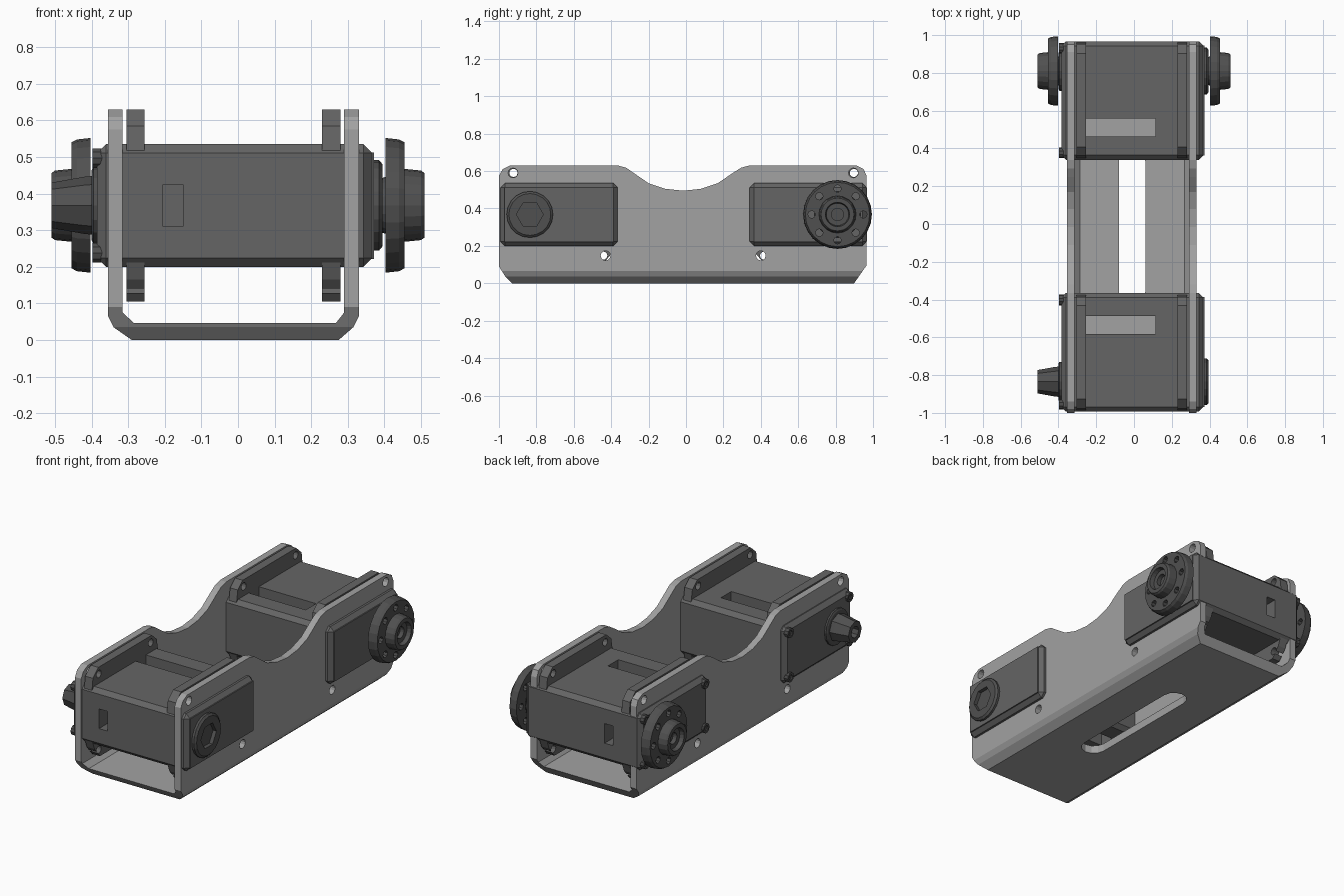
import bpy, bmesh
from math import cos, sin, pi

if "Cube" in bpy.data.objects:
    bpy.data.objects.remove(bpy.data.objects["Cube"])

CY = -0.0125          # mirror plane between the two motors
AZ = 0.368            # height of the output shafts


def material(name, v):
    m = bpy.data.materials.new(name)
    m.diffuse_color = (v, v, v, 1)
    m.use_nodes = True
    m.node_tree.nodes["Principled BSDF"].inputs["Base Color"].default_value = m.diffuse_color
    return m


LIGHT = material("bracket_grey", 0.36)
DARK = material("case_grey", 0.13)
BLACK = material("horn_grey", 0.08)


def add(name, bm, mat=None):
    bmesh.ops.recalc_face_normals(bm, faces=bm.faces)
    me = bpy.data.meshes.new(name)
    bm.to_mesh(me)
    bm.free()
    ob = bpy.data.objects.new(name, me)
    bpy.context.collection.objects.link(ob)
    if mat:
        me.materials.append(mat)
    return ob


def prism(name, pts, axis, a, b, mat=None, bevel=0):
    """Extrude a 2D outline along an axis from a to b."""
    def place(p, d):
        return {'x': (d, p[0], p[1]), 'y': (p[0], d, p[1]), 'z': (p[0], p[1], d)}[axis]
    bm = bmesh.new()
    lo = [bm.verts.new(place(p, a)) for p in pts]
    hi = [bm.verts.new(place(p, b)) for p in pts]
    bm.faces.new(lo)
    bm.faces.new(hi)
    n = len(pts)
    for i in range(n):
        j = (i + 1) % n
        bm.faces.new((lo[i], lo[j], hi[j], hi[i]))
    bmesh.ops.recalc_face_normals(bm, faces=bm.faces)
    if bevel:
        bmesh.ops.bevel(bm, geom=bm.edges[:], offset=bevel, segments=1, affect='EDGES')
    return add(name, bm, mat)


def rect(u0, u1, v0, v1):
    return [(u0, v0), (u1, v0), (u1, v1), (u0, v1)]


def circle(y, z, r, n=12):
    return [(y + r * cos(2 * pi * i / n), z + r * sin(2 * pi * i / n)) for i in range(n)]


def lathe(name, prof, y, z, n, mat):
    """Rings of (x, radius) around an x-parallel axis, capped at both ends."""
    bm = bmesh.new()
    rings = [[bm.verts.new((x, u, v)) for u, v in circle(y, z, r, n)] for x, r in prof]
    for a, b in zip(rings, rings[1:]):
        for i in range(n):
            j = (i + 1) % n
            bm.faces.new((a[i], a[j], b[j], b[i]))
    bm.faces.new(rings[0])
    bm.faces.new(rings[-1])
    return add(name, bm, mat)


def boolean(ob, cutters, op='DIFFERENCE'):
    for c in cutters:
        c.hide_render = True
        m = ob.modifiers.new("cut", 'BOOLEAN')
        m.operation, m.solver, m.object = op, 'EXACT', c
    bpy.context.view_layer.update()
    dg = bpy.context.evaluated_depsgraph_get()
    me = bpy.data.meshes.new_from_object(ob.evaluated_get(dg))
    ob.modifiers.clear()
    ob.data = me
    for c in cutters:
        bpy.data.objects.remove(c)


def bore(y, z, r, x0, x1, n=12):
    return prism("cutter", circle(y, z, r, n), 'x', x0, x1)


# U-shaped bracket: bent section trimmed by its side outline
section = [(-.355, .7), (-.355, .065), (-.34, .035), (-.29, 0), (.275, 0), (.315, .035),
           (.33, .065), (.33, .7), (.29, .7), (.29, .075), (.268, .047),
           (-.285, .047), (-.315, .075), (-.315, .7)]
bracket = prism("bracket", section, 'y', -1.1, 1.1, LIGHT)
outline = [(-1, .09), (-.965, .035), (-.91, -.02), (.885, -.02), (.93, .045), (.965, .095),
           (.965, .575), (.95, .61), (.91, .63), (.34, .63), (.295, .618), (.25, .59),
           (.17, .535), (.08, .505), (-.015, .495), (-.11, .505), (-.2, .535), (-.28, .59),
           (-.32, .618), (-.365, .63), (-.94, .63), (-.98, .61), (-1, .575)]
boolean(bracket, [prism("cutter", outline, 'x', -.5, .5)], 'INTERSECT')
slot = [(.07 * cos(a) - .01, s * .345 + s * .07 * sin(a) + CY)
        for s in (1, -1) for a in [(k if s > 0 else 6 - k) * pi / 6 for k in range(7)]]
slot = slot[:7] + slot[7:]
boolean(bracket, [prism("cutter", slot, 'z', -.1, .15)]
        + [bore(y, z, .026, -.5, .5) for y, z in
           ((-.925, .59), (.895, .59), (-.43, .148), (.4, .148))])


def motor(pre, s):
    """One motor; t is the distance outward from the mirror plane."""
    def Y(t):
        return CY + s * t
    ya = Y(.8225)

    # case with chamfered edges, cable slot and end pocket
    case = prism(pre + "motor_case", rect(Y(.3525), Y(.98), .2, .535), 'x', -.385, .367, DARK, .024)
    boolean(case, [prism("cutter", rect(-.255, .115, Y(.475), Y(.57)), 'z', .1, .7),
                   prism("cutter", rect(-.205, -.15, .31, .425), 'y', Y(.88), Y(1.1))])

    # mounting flanges just inside the bracket walls
    tab = [(.36, .23), (.38, .165), (.43, .105), (.9, .105), (.95, .165), (.975, .23),
           (.975, .505), (.965, .585), (.915, .63), (.42, .63), (.375, .59), (.36, .505)]
    for side, x0, x1 in (("left_", -.305, -.255), ("right_", .23, .28)):
        flange = prism(pre + side + "flange", [(Y(t), z) for t, z in tab], 'x', x0, x1, DARK)
        boolean(flange, [bore(Y(t), z, .022, x0 - .02, x1 + .02)
                         for t in (.43, .68, .91) for z in (.148, .59) if t != .68])

    # raised panels on the case sides
    prism(pre + "right_panel", rect(Y(.375), Y(.957), .222, .513), 'x', .36, .372, DARK)
    # corner screws on the left side
    for i, (t, z) in enumerate([(t, z) for t in (.39, .942) for z in (.238, .497)]):
        lathe(f"{pre}case_screw_{i}", [(-.37, .028), (-.397, .028), (-.397, .015), (-.39, .015)],
              Y(t), z, 10, BLACK)

    # bearing ring on the right, with a hexagonal socket
    ring = lathe(pre + "bearing_ring", [(.36, .124), (.385, .124), (.395, .112)], ya, AZ, 20, BLACK)
    boolean(ring, [bore(ya, AZ, .072, .373, .45, 6)])
    # collar on the left
    lathe(pre + "left_collar", [(-.38, .105), (-.395, .105), (-.4, .095)], ya, AZ, 16, BLACK)
    return ya


def horn(name, y, d):
    """Round output horn: holed disc plus hub; d is the outward x direction."""
    disc = lathe(name + "_disc", [(d * .403, .184), (d * .44, .18), (d * .455, .172)],
                 y, AZ, 24, BLACK)
    boolean(disc, [bore(y + .138 * cos(k * pi / 4), AZ + .138 * sin(k * pi / 4), .02, d * .3, d * .6, 8)
                   for k in range(8)])
    lathe(name + "_hub", [(d * .38, .07), (d * .41, .08), (d * .45, .1), (d * .5, .095), (d * .51, .088),
                          (d * .51, .065), (d * .485, .06), (d * .485, .033), (d * .46, .033)],
          y, AZ, 20, BLACK)


front_axis = motor("front_", -1)
rear_axis = motor("rear_", 1)
horn("right_horn", rear_axis, 1)
horn("left_horn", rear_axis, -1)

# bare shaft peg of the front motor
lathe("front_shaft", [(-.38, .082), (-.42, .078), (-.51, .062), (-.51, .034), (-.47, .034)],
      front_axis, AZ, 8, BLACK)
